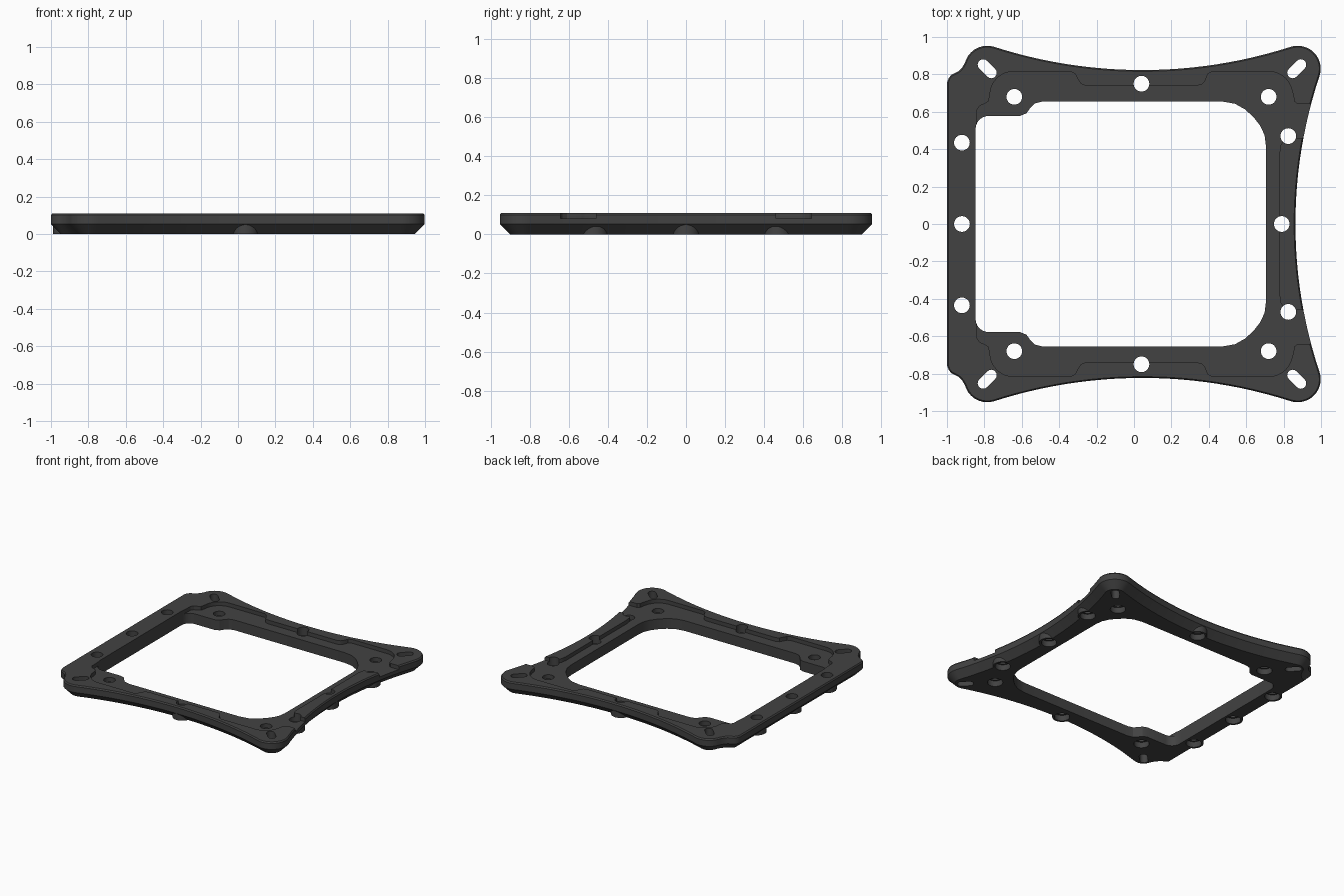
import bpy, bmesh, math
from mathutils import Vector

if "Cube" in bpy.data.objects:
    bpy.data.objects.remove(bpy.data.objects["Cube"])

HEIGHT = 0.11
dark = bpy.data.materials.new("dark_grey_plastic")
dark.diffuse_color = (0.055, 0.055, 0.055, 1)
dark.use_nodes = True
dark.node_tree.nodes["Principled BSDF"].inputs["Base Color"].default_value = dark.diffuse_color


def arc(cx, cy, r, a0, a1, n):
    """Points on a circular arc, angles in degrees."""
    angles = [math.radians(a0 + (a1 - a0) * i / n) for i in range(n + 1)]
    return [(cx + r * math.cos(a), cy + r * math.sin(a)) for a in angles]


def mirrored(half):
    """Close a back-half profile (right to left) with its front mirror image."""
    return half + [(x, -y) for x, y in reversed(half) if abs(y) > 1e-5]


def inset(pts, d):
    """Move a counter-clockwise loop inward by d."""
    out = []
    for i, p in enumerate(pts):
        a, b, c = Vector(pts[i - 1]), Vector(p), Vector(pts[(i + 1) % len(pts)])
        e, f = (b - a).normalized(), (c - b).normalized()
        n1, n2 = Vector((-e.y, e.x)), Vector((-f.y, f.x))
        out.append(b + (n1 + n2) * d / (1 + n1.dot(n2)))
    return out


def loft(name, layers):
    """Solid from stacked loops given as (points, z)."""
    bm = bmesh.new()
    rings = [[bm.verts.new((p[0], p[1], z)) for p in pts] for pts, z in layers]
    n = len(rings[0])
    for lo, hi in zip(rings, rings[1:]):
        for i in range(n):
            j = (i + 1) % n
            bm.faces.new((lo[i], lo[j], hi[j], hi[i]))
    bm.faces.new(rings[0][::-1])
    bm.faces.new(rings[-1])
    bmesh.ops.recalc_face_normals(bm, faces=bm.faces)
    mesh = bpy.data.meshes.new(name)
    bm.to_mesh(mesh)
    bm.free()
    mesh.materials.append(dark)
    ob = bpy.data.objects.new(name, mesh)
    bpy.context.collection.objects.link(ob)
    return ob


def combine(target, tool, operation):
    """Apply a boolean and remove the tool."""
    mod = target.modifiers.new("cut", 'BOOLEAN')
    mod.operation, mod.object, mod.solver = operation, tool, 'EXACT'
    bpy.context.view_layer.objects.active = target
    bpy.ops.object.modifier_apply(modifier=mod.name)
    bpy.data.objects.remove(tool)


def disc(x, y, r, z0, z1):
    ring = arc(x, y, r, 0, 360, 32)[:-1]
    return loft("disc", [(ring, z0), (ring, z1)])


# Outer outline: round corner lobes joined by shallow concave arcs
LOBE_R, LOBE_Y, RIGHT_X, LEFT_X = 0.123, 0.83, 0.875, -0.785
side_r, back_r = 2.496, 2.59
side_a = math.degrees(math.asin(LOBE_Y / (side_r + LOBE_R)))
back_a = math.degrees(math.asin(LOBE_Y / (back_r + LOBE_R)))
outer = arc(0.863 + side_r, 0, side_r, 180, 180 - side_a, 12)
outer += arc(RIGHT_X, LOBE_Y, LOBE_R, -side_a, 90 + back_a, 16)[1:]
outer += arc(0.045, 0.823 + back_r, back_r, 270 + back_a, 270 - back_a, 24)[1:]
outer += arc(LEFT_X, LOBE_Y, LOBE_R, 90 - back_a, 165, 9)[1:]
outer += [(-0.918, 0.838), (-0.935, 0.819), (-0.955, 0.808), (-0.975, 0.798),
          (-0.99, 0.782), (-1.0, 0.755), (-1.0, 0)]
outer = mirrored(outer)

frame = loft("frame", [(inset(outer, 0.052), 0), (outer, 0.053),
                       (outer, HEIGHT - 0.01), (inset(outer, 0.007), HEIGHT)])

# Bosses that fill the lower chamfer around the edge holes
edge_holes = [(0.04, 0.75), (0.04, -0.75), (0.79, 0), (0.825, 0.47), (0.825, -0.47),
              (-0.92, 0.435), (-0.92, 0), (-0.92, -0.435)]
corner_holes = [(x, y) for x in (-0.64, 0.72) for y in (-0.68, 0.68)]
for x, y in edge_holes:
    combine(frame, disc(x, y, 0.07, 0, 0.07), 'UNION')

# Central opening
window = [(0.705, 0), (0.705, 0.42)]
window += [(0.698, 0.475), (0.675, 0.525), (0.64, 0.57), (0.595, 0.612), (0.54, 0.643),
           (0.47, 0.655), (-0.49, 0.655), (-0.53, 0.645), (-0.555, 0.62),
           (-0.575, 0.592), (-0.61, 0.578)]
window += arc(-0.777, 0.508, 0.07, 90, 180, 6) + [(-0.847, 0)]
window = mirrored(window)
combine(frame, loft("window", [(window, -0.1), (window, 0.3)]), 'DIFFERENCE')

# Shallow stepped recess around the opening, running out through the right side
recess = [(0.778, 0), (0.778, 0.38), (0.785, 0.425), (0.805, 0.45), (0.84, 0.46),
          (1.1, 0.46), (1.1, 0.642), (0.875, 0.642), (0.857, 0.655), (0.852, 0.69)]
recess += arc(0.722, 0.69, 0.125, 0, 90, 8)[1:]
recess += [(0.42, 0.815), (0.395, 0.803), (0.38, 0.765), (0.365, 0.748), (0.34, 0.74),
           (-0.26, 0.74), (-0.285, 0.75), (-0.3, 0.775), (-0.315, 0.803), (-0.34, 0.815)]
recess += arc(-0.645, 0.69, 0.125, 90, 180, 8)
recess += [(-0.778, 0.655), (-0.8, 0.642), (-0.825, 0.632), (-0.84, 0.61), (-0.843, 0.5),
           (-0.843, 0)]
recess = mirrored(recess)
combine(frame, loft("recess", [(recess, 0.08), (recess, 0.3)]), 'DIFFERENCE')

# Screw holes, counterbored from below
for x, y in edge_holes + corner_holes:
    combine(frame, disc(x, y, 0.055, -0.1, 0.045), 'DIFFERENCE')
    combine(frame, disc(x, y, 0.042, -0.1, 0.3), 'DIFFERENCE')

# Diagonal slots in the four lobes
for x in (LEFT_X, RIGHT_X - 0.005):
    for sy in (-1, 1):
        tilt = 45 if x * sy > 0 else 135
        dx, dy = 0.031 * math.cos(math.radians(tilt)), 0.031 * math.sin(math.radians(tilt))
        y = sy * LOBE_Y
        slot = arc(x + dx, y + dy, 0.029, tilt - 90, tilt + 90, 8)
        slot += arc(x - dx, y - dy, 0.029, tilt + 90, tilt + 270, 8)
        combine(frame, loft("slot", [(slot, -0.1), (slot, 0.3)]), 'DIFFERENCE')

# Smooth curved walls, crisp edges
bpy.ops.object.select_all(action='DESELECT')
frame.select_set(True)
bpy.context.view_layer.objects.active = frame
bpy.ops.object.shade_smooth_by_angle(angle=math.radians(30))
